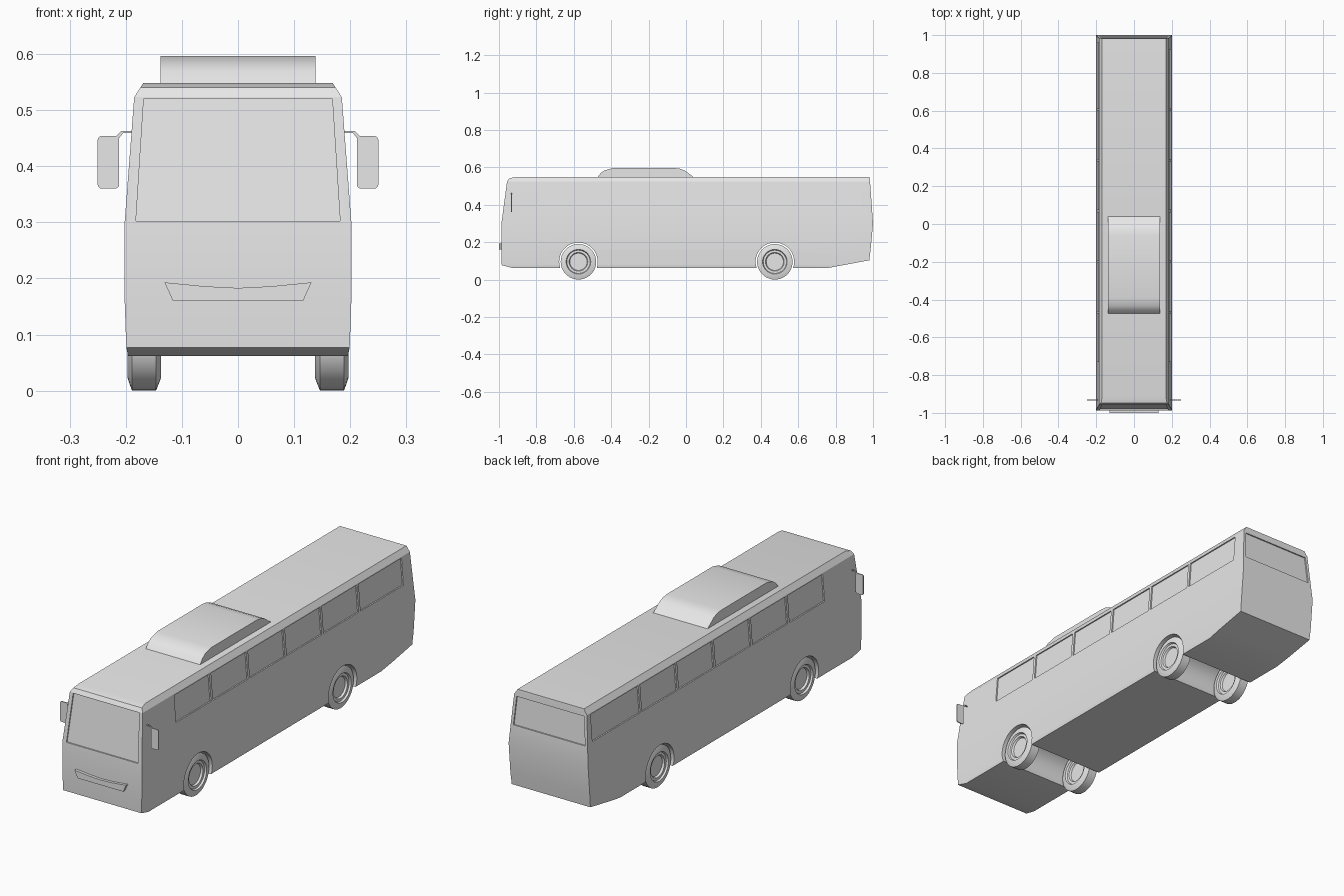
import bpy, bmesh, math
from mathutils import Vector

cube = bpy.data.objects.get("Cube")
if cube:
    bpy.data.objects.remove(cube, do_unlink=True)

paint = bpy.data.materials.new("plain_grey")
paint.use_nodes = True
GREY = (0.8, 0.8, 0.8, 1)
paint.diffuse_color = GREY
paint.node_tree.nodes["Principled BSDF"].inputs["Base Color"].default_value = GREY


def finish(name, bm, smooth=None):
    bmesh.ops.recalc_face_normals(bm, faces=bm.faces)
    mesh = bpy.data.meshes.new(name)
    bm.to_mesh(mesh)
    bm.free()
    mesh.materials.append(paint)
    ob = bpy.data.objects.new(name, mesh)
    bpy.context.collection.objects.link(ob)
    if smooth:
        shade(ob, smooth)
    return ob


def select(ob):
    bpy.ops.object.select_all(action='DESELECT')
    ob.select_set(True)
    bpy.context.view_layer.objects.active = ob


def shade(ob, degrees):
    select(ob)
    bpy.ops.object.shade_smooth_by_angle(angle=math.radians(degrees))


def slab(bm, corners, push):
    """Polygon extruded along a vector into a closed solid."""
    a = [bm.verts.new(c) for c in corners]
    b = [bm.verts.new(Vector(c) + Vector(push)) for c in corners]
    bm.faces.new(a)
    bm.faces.new(b[::-1])
    n = len(a)
    for i in range(n):
        j = (i + 1) % n
        bm.faces.new((a[i], b[i], b[j], a[j]))


def skin(bm, rings):
    for low, high in zip(rings, rings[1:]):
        n = len(low)
        for i in range(n):
            j = (i + 1) % n
            bm.faces.new((low[i], low[j], high[j], high[i]))


# Body shell: stacked rings of height, half width, front y, back y
LEVELS = [(0.062, 0.196, -0.93, 0.76), (0.077, 0.199, -0.985, 0.84),
          (0.103, 0.2, -0.986, 0.98), (0.16, 0.202, -0.987, 0.987),
          (0.3, 0.202, -0.987, 1.0), (0.523, 0.185, -0.957, 0.984),
          (0.54, 0.174, -0.947, 0.983), (0.548, 0.169, -0.915, 0.982)]
bm = bmesh.new()
rings = [[bm.verts.new(p) for p in ((-w, f, z), (w, f, z), (w, b, z), (-w, b, z))]
         for z, w, f, b in LEVELS]
skin(bm, rings)
bm.faces.new(rings[0][::-1])
bm.faces.new(rings[-1])
body = finish("body", bm)


def at(z, k):
    """Upper wall position at a height: 1 half width, 2 front, 3 back."""
    low, high = LEVELS[4], LEVELS[5]
    t = (z - low[0]) / (high[0] - low[0])
    return low[k] + t * (high[k] - low[k])


# Recesses for side windows, windscreen, rear window and wheel arches
DEPTH = 0.006
SILL, HEAD = 0.395, 0.517
AXLES = (-0.575, 0.475)
cut = bmesh.new()
for side, tail in ((-1, 0.965), (1, 0.93)):
    stops = [-0.735 + 0.268 * i for i in range(6)] + [tail]
    for y0, y1 in zip(stops, stops[1:]):
        y0 += 0.007
        y1 -= 0.007
        corners = [(side * (at(z, 1) - DEPTH), y, z)
                   for y, z in ((y0, SILL), (y1, SILL), (y1, HEAD), (y0, HEAD))]
        slab(cut, corners, (side * 0.1, 0, 0))
for k, inward, z0, w0, z1, w1 in ((2, 1, 0.302, 0.182, 0.52, 0.168),
                                  (3, -1, 0.385, 0.182, 0.515, 0.172)):
    corners = [(x, at(z, k) + inward * DEPTH, z)
               for x, z in ((-w0, z0), (w0, z0), (w1, z1), (-w1, z1))]
    slab(cut, corners, (0, -inward * 0.1, 0))
for y in AXLES:
    arc = [2 * math.pi * i / 40 for i in range(40)]
    slab(cut, [(-0.3, y + 0.103 * math.cos(a), 0.095 + 0.103 * math.sin(a)) for a in arc],
         (0.6, 0, 0))
cutter = finish("recess_cutter", cut)
cutter.hide_render = True
mod = body.modifiers.new("recesses", 'BOOLEAN')
mod.operation = 'DIFFERENCE'
mod.solver = 'EXACT'
mod.object = cutter
select(body)
bpy.ops.object.modifier_apply(modifier=mod.name)
bpy.data.objects.remove(cutter, do_unlink=True)
shade(body, 20)

# Roof air unit
bm = bmesh.new()
hump = [(-0.475, 0.545), (-0.455, 0.57), (-0.435, 0.584), (-0.39, 0.596),
        (-0.06, 0.596), (-0.03, 0.592), (-0.005, 0.582), (0.045, 0.545)]
slab(bm, [(-0.138, y, z) for y, z in hump], (0.276, 0, 0))
finish("roof_unit", bm, 35)

# Front grille plate
bm = bmesh.new()
grille = [(-0.131, 0.193), (-0.06, 0.186), (0, 0.183), (0.06, 0.186),
          (0.131, 0.193), (0.116, 0.16), (-0.116, 0.16)]
slab(bm, [(x, -1.0, z) for x, z in grille], (0, 0.02, 0))
finish("front_grille", bm)

# Wheels: turned tyre with a dished rim on both faces
TYRE = [(0.155, 0), (0.155, 0.046), (0.146, 0.05), (0.146, 0.062), (0.137, 0.066),
        (0.137, 0.072), (0.146, 0.095), (0.189, 0.095), (0.197, 0.072),
        (0.197, 0.066), (0.189, 0.062), (0.189, 0.05), (0.18, 0.046), (0.18, 0)]
for side, label in ((1, "left"), (-1, "right")):
    for y, place in zip(AXLES, ("front", "rear")):
        bm = bmesh.new()
        turns = [2 * math.pi * i / 36 for i in range(36)]
        skin(bm, [[bm.verts.new((side * x, y + r * math.cos(a), 0.095 + r * math.sin(a)))
                   for a in turns] for x, r in TYRE])
        bmesh.ops.remove_doubles(bm, verts=bm.verts, dist=0.0001)
        finish(f"{place}_{label}_wheel", bm, 30)

    # Mirrors: rounded plate on a bent arm
    bm = bmesh.new()
    plate = []
    for q, (cx, cz) in enumerate(((0.243, 0.447), (0.219, 0.447), (0.219, 0.367), (0.243, 0.367))):
        for step in range(4):
            a = math.pi / 2 * (q + step / 3)
            plate.append((side * (cx + 0.007 * math.cos(a)), -0.935, cz + 0.007 * math.sin(a)))
    slab(bm, plate, (0, 0.005, 0))
    finish(f"{label}_mirror", bm)
    bm = bmesh.new()
    arm = [(0.18, 0.463), (0.208, 0.463), (0.219, 0.452), (0.212, 0.45),
           (0.205, 0.459), (0.18, 0.459)]
    slab(bm, [(side * x, -0.935, z) for x, z in arm], (0, 0.005, 0))
    finish(f"{label}_mirror_arm", bm)
